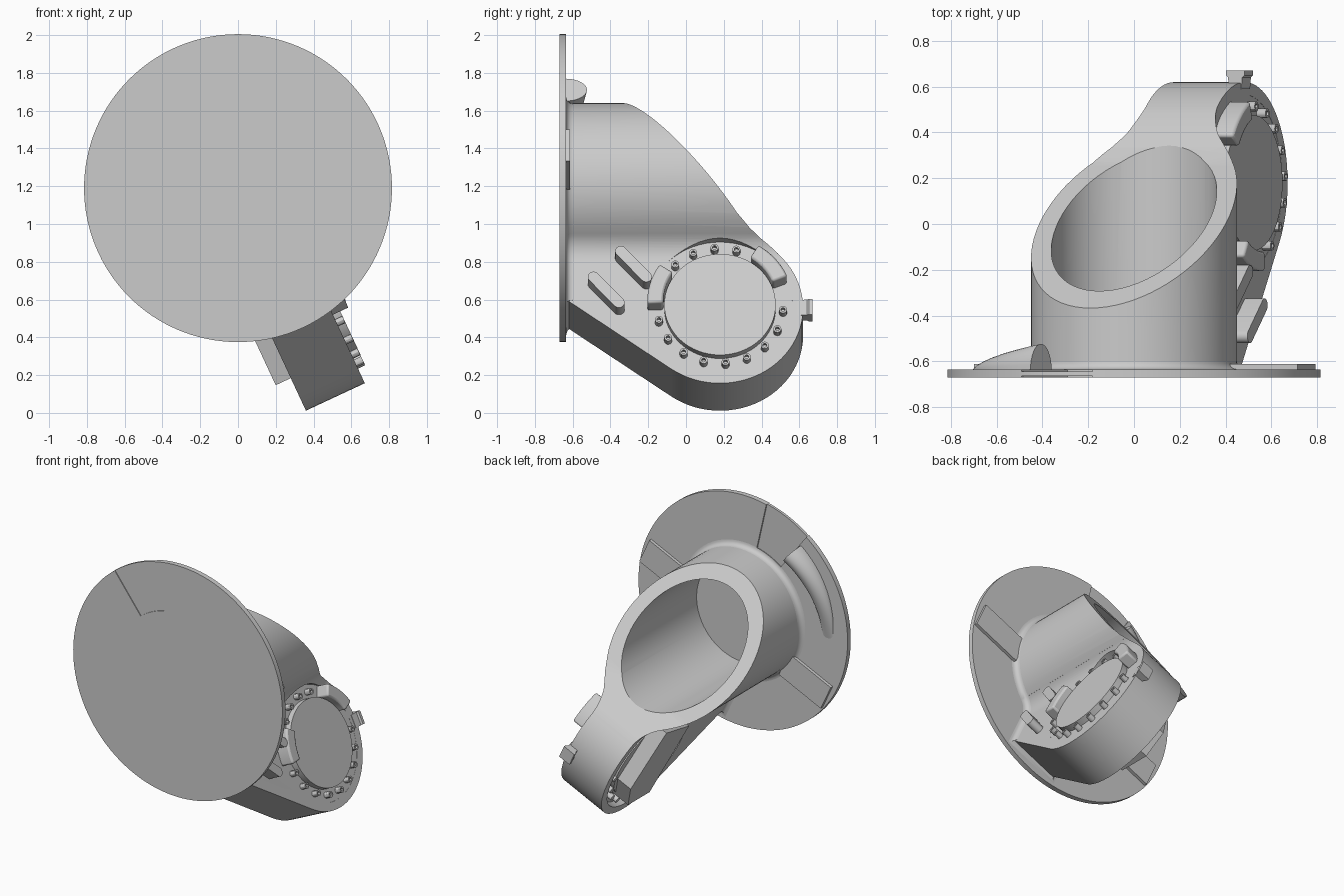
import bpy, bmesh
from math import sin, cos, pi, radians
from mathutils import Matrix, Vector

cube = bpy.data.objects.get("Cube")
if cube:
    bpy.data.objects.remove(cube, do_unlink=True)

grey = bpy.data.materials.new("light_grey")
grey.use_nodes = True
tone = (0.6, 0.6, 0.6, 1)
grey.diffuse_color = tone
grey.node_tree.nodes["Principled BSDF"].inputs["Base Color"].default_value = tone

# Everything is modelled upright, then leaned sideways about the tube axis
FRAME = Matrix.Translation((0, 0, 1.19)) @ Matrix.Rotation(radians(-25), 4, 'Y')

TUBE, BORE, HALF = 0.45, 0.362, 0.172
HUB_Y, HUB_V, HUB_R = 0.18, -0.78, 0.44
FLANGE_BACK = -0.635


def arc(cx, cy, r, a0, a1, n):
    return [(cx + r * cos(radians(a0 + (a1 - a0) * i / n)),
             cy + r * sin(radians(a0 + (a1 - a0) * i / n))) for i in range(n + 1)]


def circle(cx, cy, r, n=64):
    return arc(cx, cy, r, 0, 360, n)[:-1]


def along_y(pts, w):
    return [(a, w, b) for a, b in pts]


def along_u(pts, w):
    return [(w, a, b) for a, b in pts]


def loft(name, rings, caps=True):
    bm = bmesh.new()
    rows = [[bm.verts.new(p) for p in ring] for ring in rings]
    n = len(rows[0])
    for low, high in zip(rows, rows[1:]):
        for i in range(n):
            j = (i + 1) % n
            bm.faces.new((low[i], low[j], high[j], high[i]))
    if caps:
        bm.faces.new(rows[0])
        bm.faces.new(rows[-1])
    bmesh.ops.recalc_face_normals(bm, faces=bm.faces)
    mesh = bpy.data.meshes.new(name)
    bm.to_mesh(mesh)
    bm.free()
    mesh.materials.append(grey)
    ob = bpy.data.objects.new(name, mesh)
    ob.matrix_world = FRAME
    bpy.context.collection.objects.link(ob)
    return ob


def prism(name, pts, place, lo, hi):
    return loft(name, [place(pts, lo), place(pts, hi)])


def carve(ob, cutter, operation='DIFFERENCE'):
    mod = ob.modifiers.new("carve", 'BOOLEAN')
    mod.operation, mod.object, mod.solver = operation, cutter, 'EXACT'
    bpy.context.view_layer.objects.active = ob
    bpy.ops.object.modifier_apply(modifier=mod.name)
    bpy.data.objects.remove(cutter, do_unlink=True)


def bevel(ob, width):
    mod = ob.modifiers.new("soft_edges", 'BEVEL')
    mod.width, mod.segments, mod.limit_method = width, 2, 'ANGLE'


def keyhole(d, bottom):
    """Tube section flowing into the arm, grown outwards by d."""
    f = 0.15
    cu, cv = HALF + f, -0.506
    pts = arc(0, 0, TUBE + d, -57.5, 237.5, 60)
    pts += arc(-cu, cv, f - d, 57.5, 0, 10)
    pts += [(-HALF - d, bottom), (HALF + d, bottom)]
    return pts + arc(cu, cv, f - d, 180, 122.5, 10)


def sector(r0, r1, a0, a1):
    return arc(0, 0, r0, a0, a1, 12) + arc(0, 0, r1, a1, a0, 12)


def hub_arc(r0, r1, a0, a1):
    return arc(HUB_Y, HUB_V, r0, a0, a1, 12) + arc(HUB_Y, HUB_V, r1, a1, a0, 12)


# Body: keyhole section limited by the side profile
body = prism("tube_and_arm", keyhole(0, -1.4), along_y, FLANGE_BACK, 0.9)
side = [(-0.65, 0.6), (-0.495, 0.6), (0.27, -0.30), (0.335, -0.357)]
side += arc(HUB_Y, HUB_V, HUB_R, 60, -126, 40) + [(-0.65, -0.72)]
carve(body, prism("side_limit", side, along_u, -0.7, 0.7), 'INTERSECT')
carve(body, prism("bore_cut", circle(0, 0, BORE), along_y, -0.8, 0.9))
hub_face = circle(HUB_Y, HUB_V, 0.385)
carve(body, prism("right_hub_cut", hub_face, along_u, HALF - 0.001, 0.4))
carve(body, prism("left_hub_cut", hub_face, along_u, -0.4, -HALF + 0.05))

# Flared foot where the body meets the flange
flare = []
for k in range(6):
    a = k / 5 * pi / 2
    d = 0.035 * (1 - sin(a))
    flare.append(along_y(keyhole(d, -0.735 - d), FLANGE_BACK + 0.035 * (1 - cos(a))))
loft("foot_flare", flare, caps=False)

# Flange with a thinner wedge at the top
flange = prism("flange", circle(0, 0, 0.815, 128), along_y, -0.67, FLANGE_BACK)
wedge = sector(0.48, 0.9, 77.8, 102.2)
carve(flange, prism("wedge_back_cut", wedge, along_y, FLANGE_BACK - 0.01, -0.5))
carve(flange, prism("wedge_front_cut", wedge, along_y, -0.8, -0.664))

# Raised pads either side of the tube
for s, label in ((1, "right"), (-1, "left")):
    pad = [(s * 0.42, -0.205), (s * 0.78, -0.205), (s * 0.78, -0.02), (s * 0.42, -0.02)]
    prism(label + "_flange_pad", pad, along_y, -0.645, -0.613)

# Tapering curved ridge on the back of the flange
ridge = []
for k in range(25):
    t = k / 24
    a = radians(103 + 54 * t)
    h, w = 0.112 * (1 - t) + 0.002, 0.075 * (1 - 0.5 * t * t)
    ring = []
    for i in range(17):
        p = pi * i / 16
        r = 0.66 + w * cos(p)
        ring.append((r * cos(a), -0.638 + h * sin(p), r * sin(a)))
    ridge.append(ring)
loft("curved_ridge", ridge)

# Hub covers, clamps and screws
cover = circle(HUB_Y, HUB_V, 0.295)
prism("right_hub_cover", cover, along_u, 0.15, 0.215)
prism("left_hub_cover", cover, along_u, -0.15, -0.1)
for label, a0, a1 in (("rear", 22, 58), ("front", 146, 182)):
    bevel(prism(label + "_clamp", hub_arc(0.3, 0.385, a0, a1), along_u, 0.15, 0.265), 0.012)

for deg in list(range(75, 136, 20)) + list(range(195, 356, 20)):
    y = HUB_Y + 0.335 * cos(radians(deg))
    v = HUB_V + 0.335 * sin(radians(deg))
    for label, base in (("right", HALF - 0.01), ("left", -HALF + 0.005)):
        steps = ((0.021, 0), (0.021, 0.052), (0.011, 0.052), (0.011, 0.03))
        loft(label + "_screw", [along_u(circle(y, v, r, 12), base + h) for r, h in steps])

# Angular block on the left face of the arm
block = [(0.0, -0.5), (0.3, -0.42), (0.44, -0.85), (0.36, -1.03), (0.12, -1.03)]
prism("left_block", block, along_u, -0.26, -0.1)

# Two round-ended ribs on the right face of the arm
for label, start, end in (("upper", (-0.345, -0.49), (-0.21, -0.64)),
                          ("lower", (-0.49, -0.64), (-0.355, -0.79))):
    a, b = Vector(start), Vector(end)
    ang = (b - a).to_2d().angle_signed(Vector((1, 0))) * 180 / pi
    cap = arc(*b, 0.03, ang - 90, ang + 90, 10) + arc(*a, 0.03, ang + 90, ang + 270, 10)
    prism(label + "_rib", cap, along_u, 0.15, 0.262)

# Small tab on the rear edge of the hub
tab = []
for y, w in ((0.59, 0.03), (0.64, 0.034), (0.65, 0.044), (0.67, 0.044)):
    tab.append(along_y([(0.145 + i * w, HUB_V + j * 0.045)
                        for i, j in ((-1, -1), (1, -1), (1, 1), (-1, 1))], y))
loft("rear_tab", tab)

# Smooth curved surfaces, keep edges crisp
bpy.ops.object.select_all(action='DESELECT')
for ob in bpy.context.scene.objects:
    if ob.type == 'MESH':
        ob.select_set(True)
        bpy.context.view_layer.objects.active = ob
bpy.ops.object.shade_smooth_by_angle(angle=radians(30))
